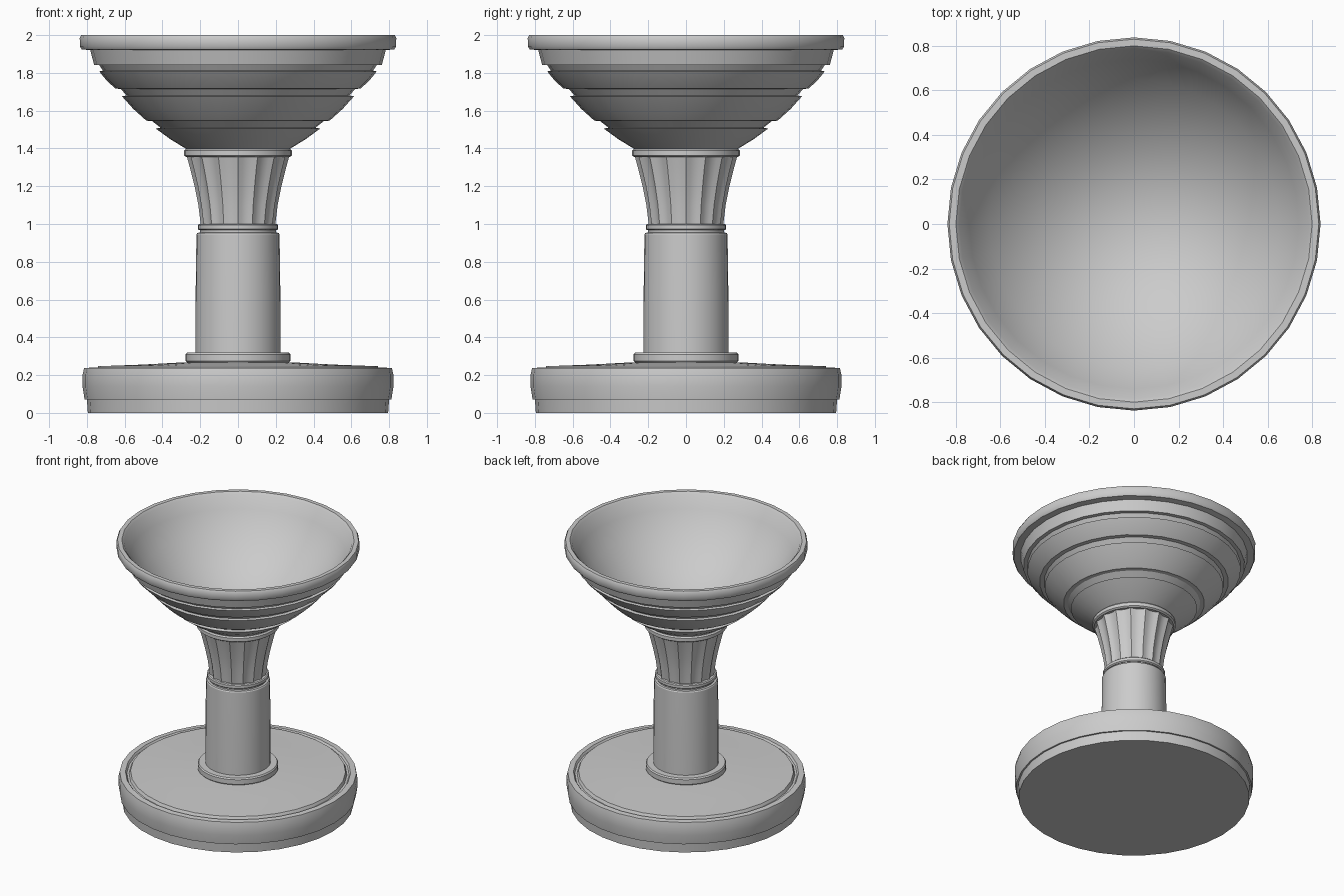
import bpy, bmesh, math


def lathe(name, profile, sides=32, radius_mod=None):
    """Revolve (radius, z) points around z; radius 0 ends close to a point."""
    bm = bmesh.new()
    rings = []
    for r, z in profile:
        if r == 0:
            rings.append([bm.verts.new((0, 0, z))])
            continue
        ring = []
        for i in range(sides):
            a = 2 * math.pi * i / sides
            k = r * (radius_mod(a) if radius_mod else 1)
            ring.append(bm.verts.new((k * math.cos(a), k * math.sin(a), z)))
        rings.append(ring)
    for lo, hi in zip(rings, rings[1:]):
        for i in range(sides):
            j = (i + 1) % sides
            if len(lo) == 1:
                bm.faces.new((lo[0], hi[j], hi[i]))
            elif len(hi) == 1:
                bm.faces.new((lo[i], lo[j], hi[0]))
            else:
                bm.faces.new((lo[i], lo[j], hi[j], hi[i]))
    bmesh.ops.recalc_face_normals(bm, faces=bm.faces)
    mesh = bpy.data.meshes.new(name)
    bm.to_mesh(mesh)
    bm.free()
    ob = bpy.data.objects.new(name, mesh)
    bpy.context.collection.objects.link(ob)
    bpy.ops.object.select_all(action='DESELECT')
    ob.select_set(True)
    bpy.context.view_layer.objects.active = ob
    bpy.ops.object.shade_smooth_by_angle(angle=math.radians(30))
    return ob


# Round foot with raised rim and gently domed top
lathe("base", [(0, 0), (0.795, 0), (0.80, 0.07), (0.812, 0.07), (0.823, 0.14),
               (0.823, 0.20), (0.815, 0.237), (0.775, 0.24), (0.765, 0.225),
               (0.75, 0.225), (0.74, 0.247), (0.50, 0.256), (0.28, 0.268), (0, 0.268)])

# Collar where the column meets the base
lathe("base_collar", [(0, 0.262), (0.265, 0.262), (0.277, 0.275), (0.277, 0.31),
                      (0.27, 0.32), (0, 0.32)])

# Plain column, slightly tapered
lathe("column", [(0, 0.315), (0.225, 0.315), (0.224, 0.65), (0.22, 0.945),
                 (0.215, 0.953), (0.20, 0.955), (0.20, 0.975), (0, 0.975)])

# Thin ring above the column
lathe("column_ring", [(0, 0.967), (0.205, 0.967), (0.213, 0.974), (0.213, 0.994),
                      (0.206, 1.0), (0, 1.0)])

# Flared neck with sixteen scooped flutes
lathe("fluted_neck", [(0, 0.995), (0.197, 0.995), (0.210, 1.10), (0.230, 1.20),
                      (0.255, 1.30), (0.272, 1.36), (0, 1.36)], 64,
      lambda a: 1 - 0.065 * abs(math.sin(8 * a)))

# Ring under the bowl
lathe("neck_ring", [(0, 1.355), (0.275, 1.355), (0.286, 1.363), (0.286, 1.388),
                    (0.277, 1.397), (0, 1.397)])

# Stepped bowl: outside tiers, rolled rim, smooth hollow inside
lathe("bowl", [(0, 1.395), (0.27, 1.395), (0.36, 1.45), (0.435, 1.505), (0.41, 1.51),
               (0.455, 1.545), (0.485, 1.547), (0.555, 1.61), (0.615, 1.677),
               (0.59, 1.68), (0.62, 1.715), (0.65, 1.717), (0.70, 1.765),
               (0.735, 1.808), (0.715, 1.812), (0.735, 1.842), (0.762, 1.843),
               (0.782, 1.92), (0.828, 1.925), (0.837, 1.94), (0.838, 1.985),
               (0.83, 2.0), (0.80, 2.0), (0.785, 1.985), (0.74, 1.895), (0.65, 1.765),
               (0.51, 1.625), (0.34, 1.51), (0.17, 1.45), (0, 1.43)])
